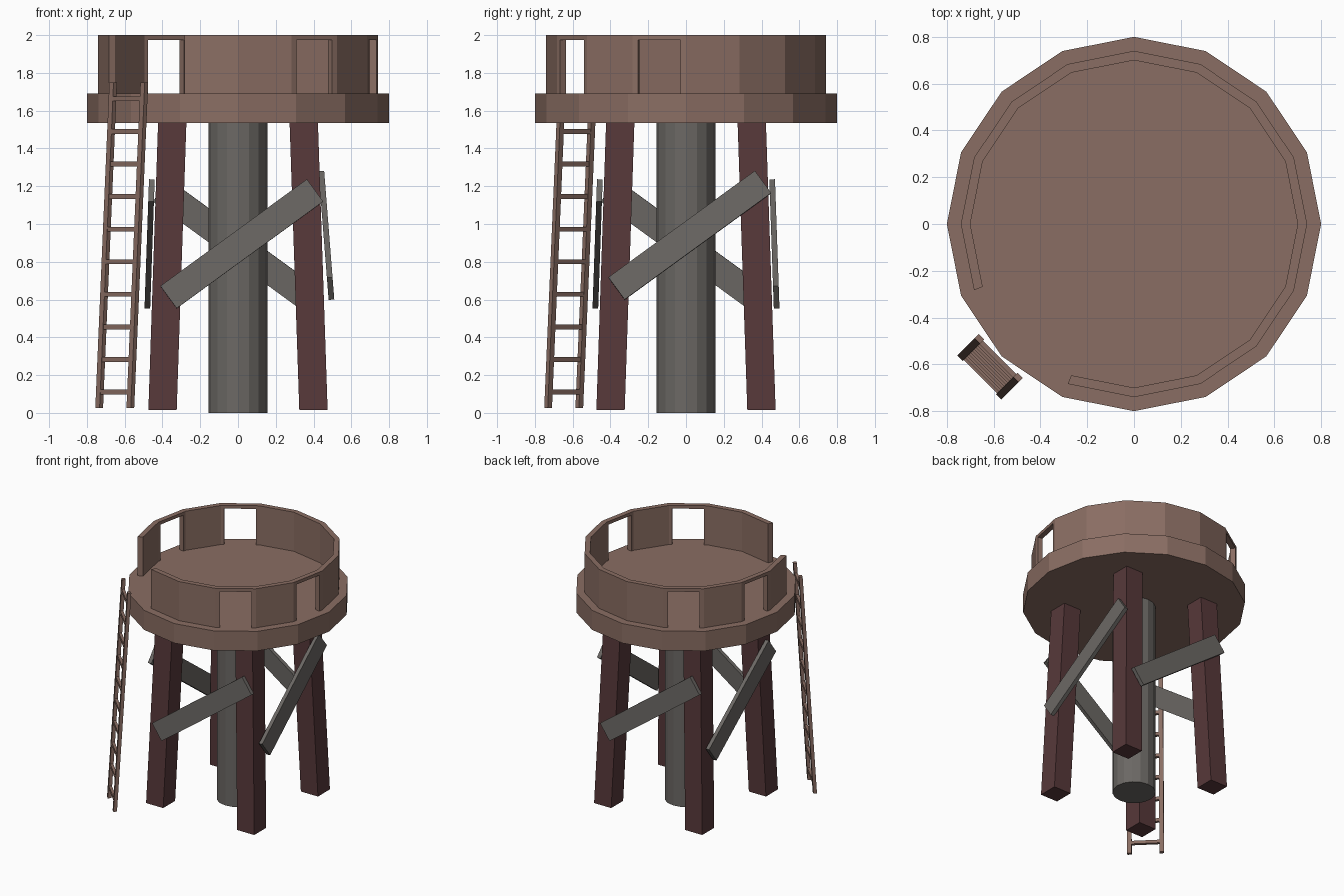
import bpy, bmesh, math
from mathutils import Matrix, Vector

if "Cube" in bpy.data.objects:
    bpy.data.objects.remove(bpy.data.objects["Cube"])

def material(name, rgb):
    m = bpy.data.materials.new(name)
    m.diffuse_color = (*rgb, 1)
    m.use_nodes = True
    m.node_tree.nodes["Principled BSDF"].inputs["Base Color"].default_value = m.diffuse_color
    return m

BROWN = material("weathered brown wood", (0.255, 0.155, 0.125))
RED = material("dark red wood", (0.095, 0.04, 0.042))
GREY = material("grey metal", (0.148, 0.138, 0.128))

def finish(bm, name, mat):
    bmesh.ops.recalc_face_normals(bm, faces=bm.faces[:])
    me = bpy.data.meshes.new(name)
    bm.to_mesh(me)
    bm.free()
    ob = bpy.data.objects.new(name, me)
    bpy.context.collection.objects.link(ob)
    if mat:
        me.materials.append(mat)
    return ob

def add_box(bm, size, matrix):
    bmesh.ops.create_cube(bm, size=1, matrix=matrix @ Matrix.Diagonal((*size, 1)))

def cylinder(name, mat, sides, r, z0, z1):
    bm = bmesh.new()
    bmesh.ops.create_cone(bm, cap_ends=True, segments=sides, radius1=r, radius2=r,
                          depth=z1 - z0, matrix=Matrix.Translation((0, 0, (z0 + z1) / 2)))
    # put a corner exactly on the +x axis
    v = bm.verts[:][0].co
    turn = Matrix.Rotation(-math.atan2(v.y, v.x), 4, 'Z')
    bmesh.ops.transform(bm, matrix=turn, verts=bm.verts[:])
    return finish(bm, name, mat)

def rot_z(deg):
    return Matrix.Rotation(math.radians(deg), 4, 'Z')

# Deck and central pipe
cylinder("deck", BROWN, 16, 0.80, 1.535, 1.69)
cylinder("central_pipe", GREY, 16, 0.155, 0.0, 1.54)

# Parapet wall: 14 of 16 segments, open where the ladder arrives
STEP, Z0, Z1 = 22.5, 1.69, 2.0
bm = bmesh.new()
rings = []
for i in range(15):
    a = math.radians(247.5 + i * STEP)
    rings.append([bm.verts.new((r * math.cos(a), r * math.sin(a), z))
                  for r, z in ((0.74, Z0), (0.74, Z1), (0.70, Z1), (0.70, Z0))])
for p, q in zip(rings, rings[1:]):
    for k in range(4):
        n = (k + 1) % 4
        bm.faces.new((p[k], q[k], q[n], p[n]))
bm.faces.new(rings[0])
bm.faces.new(rings[-1])
wall = finish(bm, "parapet_wall", BROWN)

# Doorways cut in four wall segments
bm = bmesh.new()
for deg in (123.75, 168.75, 303.75, 348.75):
    add_box(bm, (0.14, 0.228, 0.335), rot_z(deg) @ Matrix.Translation((0.706, 0, 1.8075)))
cutter = finish(bm, "doorway_cutter", None)
cutter.hide_render = True
cutter.hide_viewport = True
cut = wall.modifiers.new("doorways", 'BOOLEAN')
cut.operation, cut.solver, cut.object = 'DIFFERENCE', 'EXACT', cutter

# Four square legs leaning inwards
for i, (sx, sy) in enumerate(((-1, -1), (1, -1), (1, 1), (-1, 1))):
    bm = bmesh.new()
    add_box(bm, (0.15, 0.15, 1.525), Matrix.Translation((0, 0, 0.7775)))
    for v in bm.verts:
        off = 0.40 - 0.052 * v.co.z / 1.54
        v.co.x += sx * off
        v.co.y += sy * off
    finish(bm, f"leg_{i + 1}", RED)

# One diagonal brace per side, each lying against the leaning legs
for i, (z, lean) in enumerate(((0.895, 2), (0.94, 4.5), (0.895, 2), (0.895, 2))):
    bm = bmesh.new()
    place = (rot_z(90 * i) @ Matrix.Translation((0.02, -0.468, z))
             @ Matrix.Rotation(math.radians(-lean), 4, 'X')
             @ Matrix.Rotation(math.radians(-36.1), 4, 'Y'))
    add_box(bm, (0.96, 0.03, 0.146), place)
    finish(bm, f"brace_{i + 1}", GREY)

# Ladder: two leaning rails and ten rungs
LOW, HIGH = 0.025, 1.75
FOOT = (Vector((-0.735, -0.565, LOW)), Vector((-0.57, -0.73, LOW)))
LEAN = Vector((0.074, 0.074, HIGH - LOW))

bm = bmesh.new()
for foot in FOOT:
    rows = []
    for c in (foot, foot + LEAN):
        rows.append([bm.verts.new(c + rot_z(45) @ Vector((x, y, 0)))
                     for x, y in ((-0.013, -0.016), (0.013, -0.016), (0.013, 0.016), (-0.013, 0.016))])
    for k in range(4):
        n = (k + 1) % 4
        bm.faces.new((rows[0][k], rows[0][n], rows[1][n], rows[1][k]))
    bm.faces.new(rows[0])
    bm.faces.new(rows[1])
finish(bm, "ladder_rails", BROWN)

bm = bmesh.new()
span = (FOOT[1] - FOOT[0]).length
for i in range(10):
    z = 0.11 + i * 0.1725
    c = (FOOT[0] + FOOT[1]) / 2 + LEAN * ((z - LOW) / (HIGH - LOW))
    add_box(bm, (0.022, span, 0.025), Matrix.Translation(c) @ rot_z(45))
finish(bm, "ladder_rungs", BROWN)
